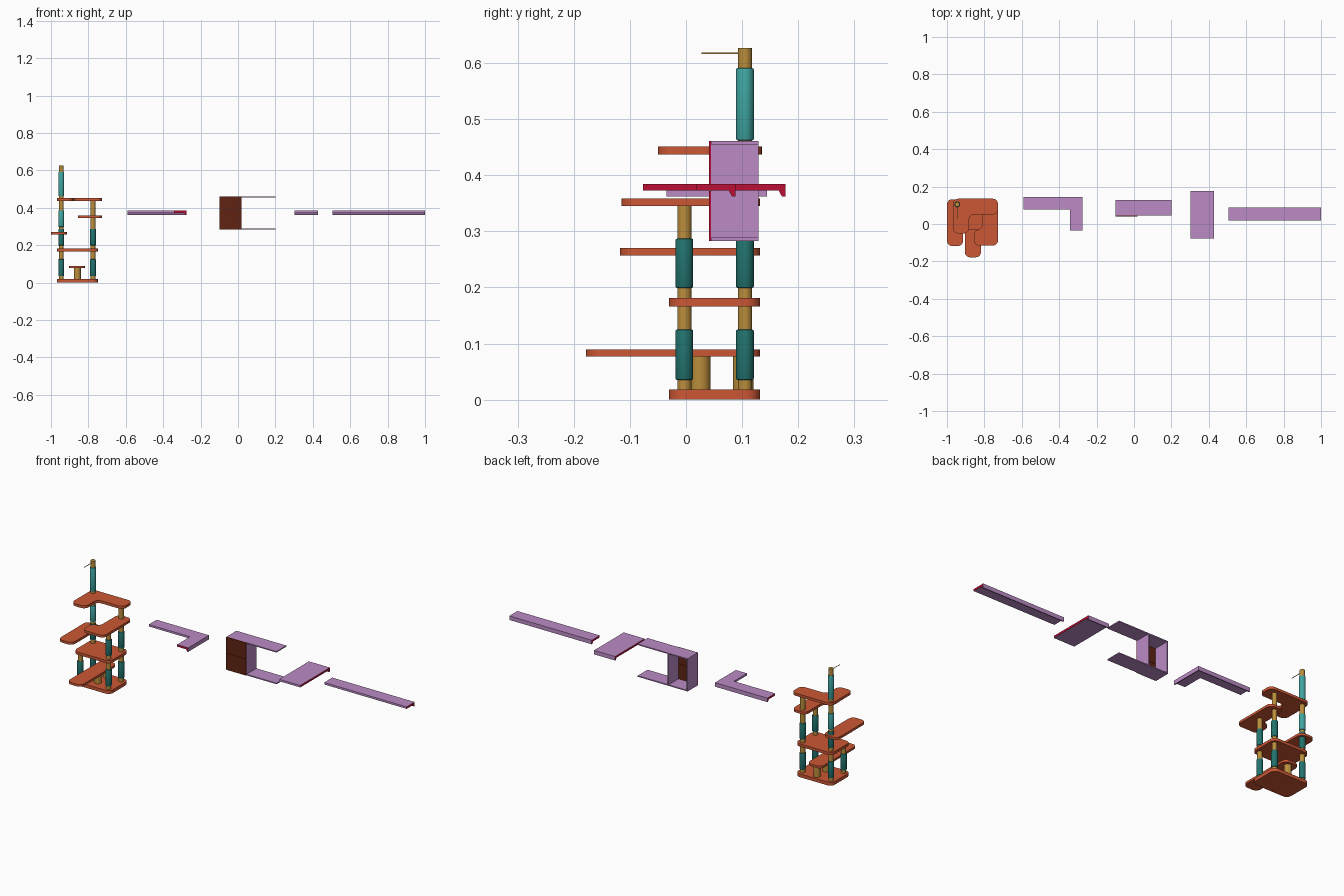
import bpy, bmesh, math
from mathutils import Vector

if "Cube" in bpy.data.objects:
    bpy.data.objects.remove(bpy.data.objects["Cube"])


def material(name, rgb):
    m = bpy.data.materials.new(name)
    m.diffuse_color = (*rgb, 1)
    m.use_nodes = True
    m.node_tree.nodes["Principled BSDF"].inputs["Base Color"].default_value = m.diffuse_color
    return m


ORANGE = material("burnt orange", (0.60, 0.095, 0.035))
GOLD = material("golden wood", (0.50, 0.27, 0.045))
TEAL = material("dark teal", (0.016, 0.17, 0.155))
AQUA = material("light teal", (0.05, 0.38, 0.36))
LILAC = material("lilac", (0.50, 0.26, 0.56))
CRIMSON = material("crimson", (0.50, 0.005, 0.035))
BROWN = material("dark brown", (0.12, 0.017, 0.006))


def finish(bm, name, *mats, smooth=False):
    bmesh.ops.recalc_face_normals(bm, faces=bm.faces)
    me = bpy.data.meshes.new(name)
    bm.to_mesh(me)
    bm.free()
    ob = bpy.data.objects.new(name, me)
    bpy.context.collection.objects.link(ob)
    for m in mats:
        me.materials.append(m)
    if smooth:
        bpy.context.view_layer.objects.active = ob
        ob.select_set(True)
        bpy.ops.object.shade_smooth_by_angle(angle=math.radians(35))
        ob.select_set(False)
    return ob


def fillet(points, r, n=8):
    """Round every corner of a right-angled outline."""
    out = []
    for i, p in enumerate(points):
        p = Vector(p)
        a = (Vector(points[i - 1]) - p).normalized()
        b = (Vector(points[(i + 1) % len(points)]) - p).normalized()
        c = p + (a + b) * r
        for k in range(n + 1):
            t = k / n * math.pi / 2
            out.append(c - b * r * math.cos(t) - a * r * math.sin(t))
    return out


def platform(name, outline, z0, z1, r=0.028):
    bm = bmesh.new()
    f = bm.faces.new([bm.verts.new((p.x, p.y, z0)) for p in fillet(outline, r)])
    ext = bmesh.ops.extrude_face_region(bm, geom=[f])
    bmesh.ops.translate(bm, vec=(0, 0, z1 - z0),
                        verts=[v for v in ext["geom"] if isinstance(v, bmesh.types.BMVert)])
    finish(bm, name, ORANGE, smooth=True)


def rect(x0, x1, y0, y1):
    return [(x0, y0), (x1, y0), (x1, y1), (x0, y1)]


def cylinder(name, x, y, z0, z1, r, mat, bevel=0):
    bm = bmesh.new()
    bmesh.ops.create_cone(bm, cap_ends=True, segments=32, radius1=r, radius2=r, depth=z1 - z0)
    if bevel:
        rims = [e for e in bm.edges if abs(e.verts[0].co.z - e.verts[1].co.z) < 1e-6]
        bmesh.ops.bevel(bm, geom=rims, offset=bevel, segments=2, affect='EDGES', profile=0.5)
    bmesh.ops.translate(bm, vec=(x, y, (z0 + z1) / 2), verts=bm.verts)
    return finish(bm, name, mat, smooth=True)


def box(name, x0, x1, y0, y1, z0, z1, *mats):
    bm = bmesh.new()
    bmesh.ops.create_cube(bm, size=1)
    for v in bm.verts:
        v.co = ((x0 + x1) / 2 + v.co.x * (x1 - x0), (y0 + y1) / 2 + v.co.y * (y1 - y0),
                (z0 + z1) / 2 + v.co.z * (z1 - z0))
    return finish(bm, name, *mats)


# ---- climbing tower: platforms
platform("base", rect(-0.968, -0.749, -0.03, 0.132), 0, 0.018)
platform("low_perch", rect(-0.904, -0.818, -0.178, 0.132), 0.077, 0.089)
platform("second_deck", rect(-0.968, -0.749, -0.03, 0.132), 0.166, 0.181)
platform("side_perch", rect(-1.0, -0.914, -0.118, 0.132), 0.257, 0.27)
platform("corner_perch", [(-0.856, -0.115), (-0.727, -0.115), (-0.727, 0.132),
                          (-0.811, 0.132), (-0.811, -0.03), (-0.856, -0.03)], 0.345, 0.358)
platform("top_perch", [(-0.968, -0.05), (-0.882, -0.05), (-0.882, 0.051), (-0.727, 0.051),
                       (-0.727, 0.135), (-0.968, 0.135)], 0.437, 0.451)

# ---- climbing tower: posts wrapped with sleeves
XL, XR, YF, YB = -0.945, -0.775, -0.003, 0.105
posts = {"front_left": (XL, YF, 0.17), "front_right": (XR, YF, 0.347),
         "back_right": (XR, YB, 0.439), "back_left": (XL, YB, 0.627)}
sleeves = [(0.035, 0.125, TEAL), (0.199, 0.287, TEAL), (0.298, 0.385, AQUA), (0.462, 0.591, AQUA)]
for name, (x, y, top) in posts.items():
    cylinder(name + "_post", x, y, 0.016, top, 0.0125, GOLD)
    for i, (a, b, m) in enumerate(sleeves):
        if b < top and (m is TEAL or name == "back_left"):
            cylinder(f"{name}_sleeve_{i}", x, y, a, b, 0.0158, m, bevel=0.003)
for y in (0.025, 0.102):
    cylinder("low_perch_support", -0.859, y, 0.016, 0.079, 0.0185, GOLD)

# thin toy rod pointing forward from the tall post
box("toy_rod", XL - 0.001, XL + 0.001, 0.028, YB, 0.616, 0.6185, GOLD)


# ---- wall shelves: lipped board profile swept along the outer edge
def wall_shelf(name, path, width):
    """path: list of (edge point, inward direction) stations."""
    prof = [(0, 0.362), (0, 0.384), (width, 0.384), (width, 0.373), (0.012, 0.373), (0.006, 0.362)]
    bm = bmesh.new()
    rings = [[bm.verts.new((p[0] + d[0] * u, p[1] + d[1] * u, z)) for u, z in prof]
             for p, d in path]
    n = len(prof)
    for a, b in zip(rings, rings[1:]):
        for i in range(n):
            bm.faces.new((a[i], a[(i + 1) % n], b[(i + 1) % n], b[i]))
    for end in (rings[0], rings[-1]):
        bm.faces.new(end).material_index = 1
    finish(bm, name, LILAC, CRIMSON)


wall_shelf("corner_wall_shelf", [((-0.59, 0.144), (0, -1)), ((-0.275, 0.144), (-1, -1)),
                                 ((-0.275, -0.035), (-1, 0))], 0.067)
wall_shelf("wide_wall_shelf", [((0.302, 0.177), (0, -1)), ((0.428, 0.177), (0, -1))], 0.254)
wall_shelf("long_wall_shelf", [((0.505, 0.088), (0, -1)), ((1.0, 0.088), (0, -1))], 0.069)

# ---- wall cubby: open-backed box with two long boards and a split front
Y0, Y1 = 0.0445, 0.129
box("cubby_top_board", -0.1, 0.2, Y0, Y1, 0.455, 0.461, LILAC)
box("cubby_bottom_board", -0.1, 0.2, Y0, Y1, 0.283, 0.289, LILAC)
box("cubby_left_wall", -0.1, -0.094, Y0, Y1, 0.289, 0.455, LILAC)
box("cubby_right_wall", 0.014, 0.02, Y0, Y1, 0.289, 0.455, LILAC)
for z0, z1 in ((0.283, 0.3715), (0.3725, 0.461)):
    panel = box("cubby_front_panel", -0.1, 0.02, 0.041, Y0, z0, z1, BROWN, CRIMSON)
    for f in panel.data.polygons:
        f.material_index = 1 if abs(f.normal.x) > 0.5 else 0
